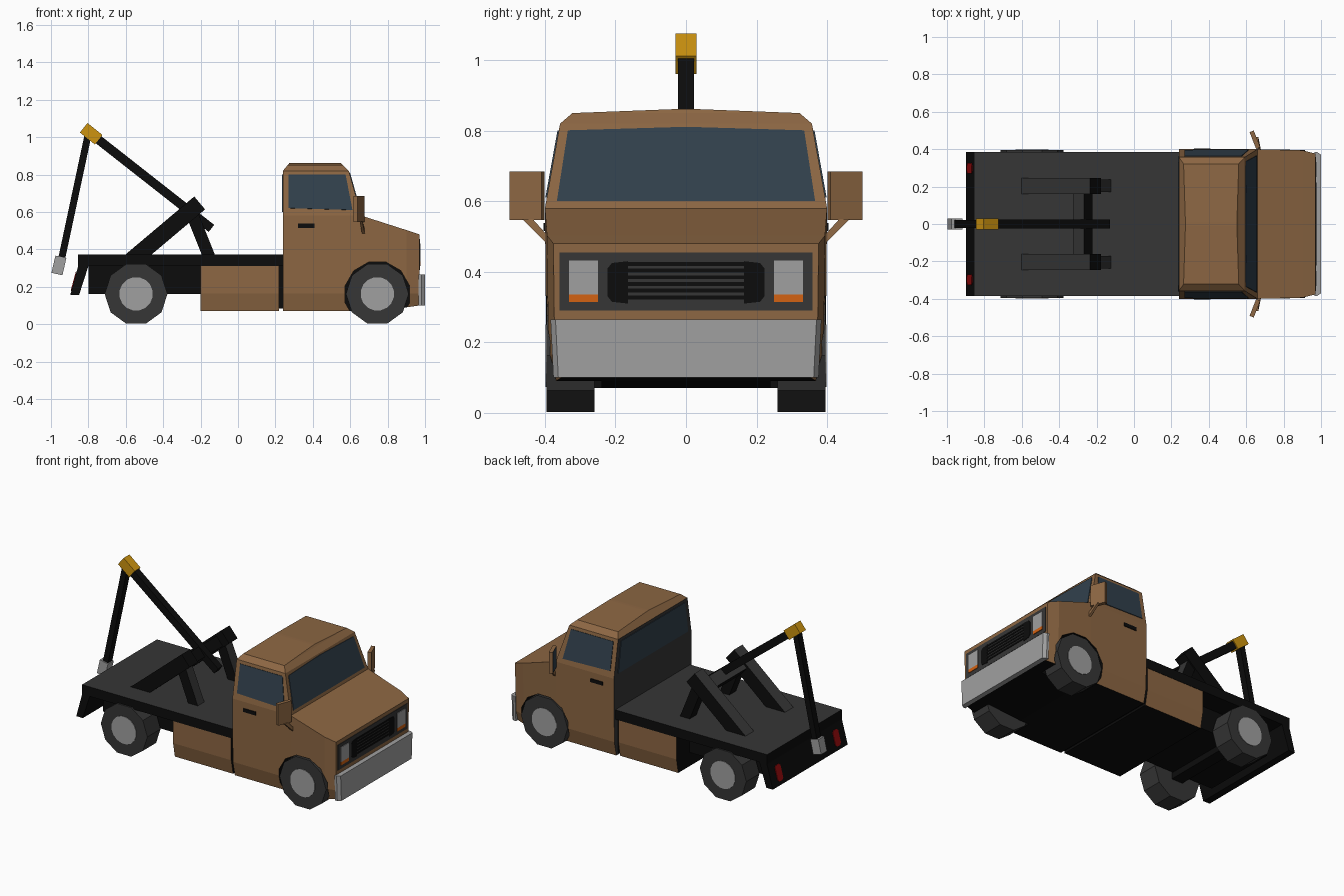
import bpy, bmesh, math
from mathutils import Vector

old = bpy.data.objects.get("Cube")
if old:
    bpy.data.objects.remove(old, do_unlink=True)


def material(name, r, g, b):
    lin = [(c / 255 / 12.92 if c < 11 else ((c / 255 + 0.055) / 1.055) ** 2.4) for c in (r, g, b)]
    m = bpy.data.materials.new(name)
    m.use_nodes = True
    m.diffuse_color = (*lin, 1)
    m.node_tree.nodes["Principled BSDF"].inputs["Base Color"].default_value = (*lin, 1)
    return m


BROWN = material("brown paint", 141, 103, 67)
BLACK = material("black metal", 12, 12, 12)
GREY = material("dark grey", 54, 54, 54)
SILVER = material("light grey", 160, 160, 160)
GLASS = material("blue glass", 49, 64, 76)
GOLD = material("yellow metal", 205, 148, 16)
ORANGE = material("orange lamp", 212, 98, 18)
RED = material("red lamp", 160, 12, 14)


def finish(name, bm, mats, rule=None):
    """Turn a bmesh into an object; rule picks the material slot per face."""
    bmesh.ops.recalc_face_normals(bm, faces=bm.faces)
    bm.normal_update()
    if rule:
        for f in bm.faces:
            f.material_index = rule(f.normal, f.calc_center_median())
    me = bpy.data.meshes.new(name)
    bm.to_mesh(me)
    bm.free()
    for m in mats:
        me.materials.append(m)
    ob = bpy.data.objects.new(name, me)
    bpy.context.collection.objects.link(ob)
    return ob


def loft(name, rings, mats, rule=None):
    """Stack rings of (x, half width, z), mirrored in y, with strip caps."""
    bm = bmesh.new()
    loops = []
    for ring in rings:
        pts = [(x, -w, z) for x, w, z in ring] + [(x, w, z) for x, w, z in reversed(ring)]
        loops.append([bm.verts.new(p) for p in pts])
    n = len(loops[0])
    for a, b in zip(loops, loops[1:]):
        for i in range(n):
            j = (i + 1) % n
            bm.faces.new((a[i], a[j], b[j], b[i]))
    for cap in (loops[0], loops[-1]):
        for i in range(n // 2 - 1):
            bm.faces.new((cap[i], cap[i + 1], cap[n - 2 - i], cap[n - 1 - i]))
    return finish(name, bm, mats, rule)


def extrude(name, pts, offset, mats, rule=None):
    """Solid made by moving a flat outline along an offset."""
    bm = bmesh.new()
    a = [bm.verts.new(p) for p in pts]
    b = [bm.verts.new(Vector(p) + Vector(offset)) for p in pts]
    bm.faces.new(a)
    bm.faces.new(b)
    for i in range(len(a)):
        j = (i + 1) % len(a)
        bm.faces.new((a[i], a[j], b[j], b[i]))
    return finish(name, bm, mats, rule)


def prism(name, profile, y0, y1, mats, rule=None):
    return extrude(name, [(x, y0, z) for x, z in profile], (0, y1 - y0, 0), mats, rule)


def box(name, x0, x1, y0, y1, z0, z1, mats, rule=None):
    return prism(name, [(x0, z0), (x1, z0), (x1, z1), (x0, z1)], y0, y1, mats, rule)


def beam(name, a, b, thick, y0, y1, mats, rule=None):
    """Bar from a to b in the xz plane."""
    a, b = Vector(a), Vector(b)
    d = (b - a).normalized()
    n = Vector((-d.y, d.x)) * thick / 2
    return prism(name, [a + n, b + n, b - n, a - n], y0, y1, mats, rule)


def plate(name, pts, mat, thick=0.004):
    """Thin plate centred on its outline."""
    p = [Vector(q) for q in pts]
    n = (p[1] - p[0]).cross(p[2] - p[0]).normalized() * thick
    return extrude(name, [q - n for q in p], n * 2, [mat])


def disc(name, x, z, y0, y1, radius, mats, sides=10, rule=None):
    step = 2 * math.pi / sides
    pts = [(x + radius * math.sin(step * (i + 0.5)), z - radius * math.cos(step * (i + 0.5)))
           for i in range(sides)]
    return prism(name, pts, y0, y1, mats, rule)


# Cab lower body: columns give x, width factor, bottom and top heights
def shell_rule(n, c):
    return 1 if n.z < -0.8 else 2 if n.x < -0.8 else 0


columns = [(0.24, 1, 0.07, 0.58), (0.66, 1, 0.07, 0.58), (0.90, 0.985, 0.09, 0.503), (0.97, 0.94, 0.10, 0.48)]
paint = [BROWN, BLACK, GREY]
cab = loft("cab_body", [[(x, 0.375 * k, lo) for x, k, lo, hi in columns],
                        [(x, 0.396 * k, 0.165) for x, k, lo, hi in columns],
                        [(x, 0.40 * k, hi) for x, k, lo, hi in columns]], paint, shell_rule)

# Wheel arches cut into the body
for s in (-1, 1):
    cutter = disc("arch_cutter", 0.745, 0.16, s * 0.24, s * 0.5, 0.178, [BLACK], 12)
    cutter.hide_render = True
    mod = cab.modifiers.new("arch", "BOOLEAN")
    mod.operation = "DIFFERENCE"
    mod.solver = "EXACT"
    mod.material_mode = "TRANSFER"
    mod.object = cutter
    bpy.context.view_layer.objects.active = cab
    bpy.ops.object.modifier_apply(modifier=mod.name)
    bpy.data.objects.remove(cutter, do_unlink=True)

# Upper cab with chamfered, slightly crowned roof
loft("cab_top", [[(0.24, 0.40, 0.58), (0.66, 0.40, 0.58)],
                 [(0.24, 0.357, 0.82), (0.592, 0.357, 0.82)],
                 [(0.265, 0.322, 0.85), (0.56, 0.322, 0.85)],
                 [(0.275, 0.01, 0.862), (0.55, 0.01, 0.862)]], paint, shell_rule)


# Windows
def side_y(z):
    return 0.40 - (z - 0.58) * 0.18


def front_x(z):
    return 0.66 - (z - 0.58) * 0.283


plate("windshield", [(front_x(0.60), -0.366, 0.60), (front_x(0.60), 0.366, 0.60), (front_x(0.80), 0.335, 0.80),
                     (front_x(0.81), 0, 0.81), (front_x(0.80), -0.335, 0.80)], GLASS)
plate("rear_window", [(0.24, -0.36, 0.60), (0.24, 0.36, 0.60), (0.24, 0.33, 0.80), (0.24, -0.33, 0.80)], GLASS)
for s, side in ((-1, "right"), (1, "left")):
    plate(side + "_window", [(x, s * side_y(z), z) for x, z in
                             ((0.27, 0.62), (0.612, 0.61), (0.575, 0.80), (0.27, 0.80))], GLASS)
    box(side + "_door_handle", 0.32, 0.41, s * 0.395, s * 0.404, 0.515, 0.538, [BLACK])
    # Door mirror on an angled stay
    extrude(side + "_mirror", [(0.675, s * 0.41, 0.547), (0.64, s * 0.50, 0.547),
                               (0.64, s * 0.50, 0.685), (0.675, s * 0.41, 0.685)], (-0.022, -s * 0.009, 0),
            [BROWN, GLASS], lambda n, c: int(n.x < -0.8))
    extrude(side + "_mirror_stay", [(0.665, s * 0.39, 0.475), (0.665, s * 0.39, 0.50),
                                    (0.65, s * 0.435, 0.55), (0.65, s * 0.465, 0.55)], (0.015, 0, 0), [BROWN])

# Front panel, grille and lamps
box("front_panel", 0.967, 0.973, -0.358, 0.358, 0.29, 0.455, [GREY])
for i in range(6):
    z = 0.322 + i * 0.019
    box("grille_bar", 0.97, 0.976, -0.17, 0.17, z, z + 0.011, [BLACK])
for s, side in ((-1, "right"), (1, "left")):
    plate(side + "_grille_end", [(0.973, s * y, z) for y, z in
                                 ((0.165, 0.31), (0.21, 0.315), (0.222, 0.33), (0.222, 0.41),
                                  (0.21, 0.425), (0.165, 0.43))], BLACK, 0.003)
    box(side + "_headlight", 0.97, 0.977, s * 0.25, s * 0.332, 0.335, 0.432, [SILVER])
    box(side + "_indicator", 0.97, 0.977, s * 0.25, s * 0.332, 0.314, 0.335, [ORANGE])

# Bumper
loft("front_bumper", [[(0.965, 0.376, 0.10), (0.98, 0.376, 0.10), (1.0, 0.362, 0.10)],
                      [(0.965, 0.384, 0.265), (0.98, 0.384, 0.265), (1.0, 0.37, 0.265)]], [SILVER])

# Flatbed, chassis and side lockers
box("deck", -0.855, 0.24, -0.386, 0.386, 0.31, 0.372, [BLACK, GREY], lambda n, c: int(n.z > 0.8))
box("chassis", -0.80, 0.245, -0.25, 0.25, 0.16, 0.315, [BLACK])
box("cab_joint", 0.215, 0.245, -0.36, 0.36, 0.085, 0.32, [BLACK])
loft("side_lockers", [[(-0.2, 0.365, 0.07), (0.22, 0.365, 0.07)],
                      [(-0.2, 0.384, 0.165), (0.22, 0.384, 0.165)],
                      [(-0.2, 0.384, 0.31), (0.22, 0.384, 0.31)]], [BROWN, BLACK],
     lambda n, c: int(n.z < -0.8 or abs(n.x) > 0.8))

# Sloping tail panel with lamps
prism("tail_panel", [(-0.855, 0.37), (-0.855, 0.31), (-0.897, 0.155), (-0.85, 0.155), (-0.80, 0.31), (-0.80, 0.37)],
      -0.386, 0.386, [BLACK, GREY], lambda n, c: int(n.z > 0.8))
for s in (-1, 1):
    plate("tail_lamp", [(-0.855 - (0.31 - z) * 0.271, s * y, z) for y, z in
                        ((0.27, 0.19), (0.283, 0.178), (0.312, 0.178), (0.325, 0.19),
                         (0.325, 0.265), (0.312, 0.277), (0.283, 0.277), (0.27, 0.265))], RED)

# Wheels, hubs and axles
for x, end in ((0.745, "front"), (-0.545, "rear")):
    beam(end + "_axle", (x - 0.04, 0.16), (x + 0.04, 0.16), 0.08, -0.3, 0.3, [BLACK])
    for s, side in ((-1, "right"), (1, "left")):
        disc(f"{end}_{side}_wheel", x, 0.162, s * 0.26, s * 0.396, 0.168, [GREY])
        disc(f"{end}_{side}_hub", x, 0.162, s * 0.39, s * 0.399, 0.09, [SILVER], 16)


# Crane frame: rear legs, short struts and cross member
def upper_grey(n, c):
    return int(n.z > 0.3 and n.x < -0.3)


for s, side in ((-1, "right"), (1, "left")):
    beam(side + "_crane_leg", (-0.60, 0.315), (-0.205, 0.648), 0.09, s * 0.16, s * 0.247, [BLACK, GREY], upper_grey)
    beam(side + "_crane_strut", (-0.15, 0.35), (-0.25, 0.60), 0.065, s * 0.17, s * 0.238, [BLACK, GREY],
         lambda n, c: int(n.x > 0.8))
beam("crane_cross_member", (-0.305, 0.56), (-0.245, 0.61), 0.07, -0.17, 0.17, [BLACK, GREY], upper_grey)

# Boom, head, cable and hook block
beam("boom", (-0.77, 1.005), (-0.142, 0.512), 0.048, -0.023, 0.023, [BLACK])
beam("boom_head", (-0.825, 1.05), (-0.745, 0.986), 0.065, -0.03, 0.03, [GOLD])
beam("tow_cable", (-0.80, 1.02), (-0.945, 0.34), 0.037, -0.022, 0.022, [BLACK])
beam("hook_block", (-0.947, 0.36), (-0.968, 0.268), 0.06, -0.03, 0.03, [SILVER])
